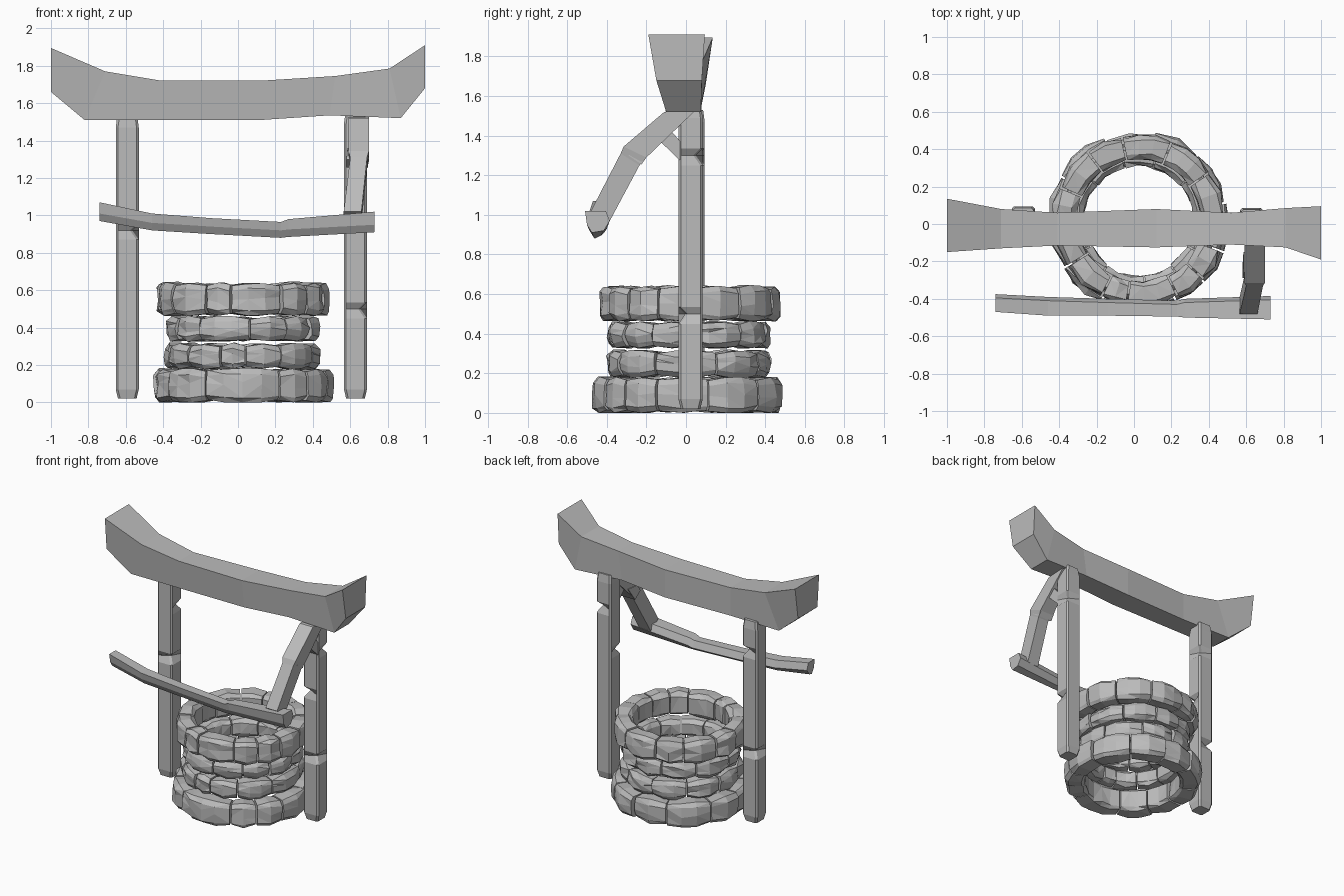
import bpy, bmesh, math, random
from mathutils import Vector

if "Cube" in bpy.data.objects:
    bpy.data.objects.remove(bpy.data.objects["Cube"])

random.seed(7)
grey = bpy.data.materials.new("plain grey")
grey.diffuse_color = (0.5, 0.5, 0.5, 1)
grey.use_nodes = True
grey.node_tree.nodes["Principled BSDF"].inputs["Base Color"].default_value = grey.diffuse_color


def finish(name, bm):
    """Turn a bmesh into a flat-shaded object."""
    bmesh.ops.recalc_face_normals(bm, faces=bm.faces)
    me = bpy.data.meshes.new(name)
    bm.to_mesh(me)
    bm.free()
    me.materials.append(grey)
    ob = bpy.data.objects.new(name, me)
    bpy.context.collection.objects.link(ob)
    return ob


def skin(bm, sections):
    """Join equal-sized point rings into a closed solid."""
    rings = [[bm.verts.new(p) for p in s] for s in sections]
    n = len(rings[0])
    for a, b in zip(rings, rings[1:]):
        for i in range(n):
            j = (i + 1) % n
            bm.faces.new((a[i], a[j], b[j], b[i]))
    bm.faces.new(rings[0][::-1])
    bm.faces.new(rings[-1])


def loft(name, sections):
    bm = bmesh.new()
    skin(bm, sections)
    return finish(name, bm)


# Ridge beam: top x, top z, bottom x, bottom z, top y range, bottom y range
ridge = [(-1.0, 1.895, -1.0, 1.66, -.15, .135, -.13, .10),
         (-.71, 1.77, -.82, 1.51, -.13, .08, -.10, .07),
         (-.41, 1.72, -.41, 1.51, -.115, .06, -.10, .06),
         (.12, 1.72, .12, 1.51, -.125, .08, -.10, .075),
         (.52, 1.745, .49, 1.535, -.11, .06, -.10, .06),
         (.81, 1.785, .87, 1.52, -.125, .085, -.10, .075),
         (1.0, 1.91, 1.0, 1.68, -.19, .095, -.15, .08)]
loft("ridge_beam", [[(xt, a, zt), (xt, b, zt), (xb, d, zb), (xb, c, zb)]
                    for xt, zt, xb, zb, a, b, c, d in ridge])


# Posts with trimmed corners and a few chipped notches
def post(name, cx, cy, chips, top):
    cuts = [(0.02, None, .012), (0.07, None, 0)]
    for z, corner in chips:
        cuts += [(z - .05, None, 0), (z, corner, 0), (z + .035, None, 0)]
    cuts += [(top - .06, None, 0), (top, None, .008)]
    rings = []
    for z, chip, inset in cuts:
        h, t, ring = .0615 - inset, .012, []
        for k, (sx, sy) in enumerate([(-1, -1), (1, -1), (1, 1), (-1, 1)]):
            pull = .035 if k == chip else 0
            px, py = (h - pull) * sx, (h - pull) * sy
            pair = [(px, py - t * sy), (px - t * sx, py)]
            if k % 2:
                pair.reverse()
            ring += [(cx + x, cy + y, z) for x, y in pair]
        rings.append(ring)
    return loft(name, rings)


post("left_post", -.592, .033, [(.55, 3), (.92, 1), (1.3, 2)], 1.53)
post("right_post", .628, .023, [(.5, 1), (.98, 0), (1.3, 2)], 1.55)

# Crossbar hung in front: x, y range, z range
bar = [(-.74, -.47, -.375, .97, 1.07), (-.46, -.49, -.39, .92, 1.01),
       (-.14, -.49, -.40, .90, .985), (.23, -.495, -.41, .88, .965),
       (.27, -.50, -.40, .885, .98), (.73, -.51, -.385, .91, 1.02)]
loft("crossbar", [[(x, a, d), (x, b - .02, d), (x, b, d - .05),
                   (x, b - .03, c + .01), (x, a + .035, c), (x, a + .01, c + .04)]
                  for x, a, b, c, d in bar])

# Bent arm: x range, outer (y, z), inner (y, z)
arm = [(.59, .70, -.11, 1.52, .05, 1.53), (.59, .70, -.315, 1.345, -.20, 1.29),
       (.60, .69, -.33, 1.31, -.235, 1.25), (.565, .66, -.48, 1.02, -.39, .96)]
loft("bent_arm", [[(a, y0, z0), (b, y0, z0), (b, y1, z1), (a, y1, z1)]
                  for a, b, y0, z0, y1, z1 in arm])

# Raised splice on the bent arm
loft("arm_splice", [[(a, y0, z0), (b, y0, z0), (b, y1, z1), (a, y1, z1)]
                    for a, b, y0, z0, y1, z1 in
                    [(.585, .69, -.26, 1.35, -.15, 1.36),
                     (.58, .695, -.29, 1.30, -.225, 1.255)]])

# Short strut between arm and post
loft("short_strut", [[(x, -.15, 1.39), (x, -.08, 1.43), (x, -.02, 1.36),
                      (x, -.02, 1.265)] for x in (.60, .685)])


# Stone courses: each stone is a jittered arc block
def course(name, cx, cy, z0, z1, r_out, r_in, cuts):
    bm = bmesh.new()
    zm = (z0 + z1) / 2
    for a, b in zip(cuts, cuts[1:] + [cuts[0] + 360]):
        gap = .7
        steps = max(2, round((b - a) / 13))
        push = random.uniform(-.012, .006)
        drop = random.uniform(-.008, 0)
        rings = []
        for i in range(steps + 1):
            t = math.radians(a + gap + (b - a - 2 * gap) * i / steps)
            end = .012 if i in (0, steps) else 0
            prof = [(r_out - .022, z0 + end), (r_out, z0 + .025 + end),
                    (r_out, zm), (r_out, z1 - .03 - end),
                    (r_out - .025, z1 - end), (r_in + .025, z1 - end),
                    (r_in, z1 - .03), (r_in, z0 + .025), (r_in + .02, z0 + end)]
            ring = []
            for k, (r, z) in enumerate(prof):
                r += push + random.uniform(-.009, .007)
                if k < 4:
                    r -= end
                z += random.uniform(-.02, .02) if k == 2 else random.uniform(-.004, .004)
                z += drop if z > zm else 0
                ring.append((cx + r * math.cos(t), cy + r * math.sin(t), max(z, 0)))
            rings.append(ring)
        skin(bm, rings)
    bmesh.ops.triangulate(bm, faces=[f for f in bm.faces if len(f.verts) == 4])
    bmesh.ops.dissolve_limit(bm, angle_limit=math.radians(4),
                             verts=bm.verts, edges=bm.edges)
    return finish(name, bm)


course("stone_course_bottom", .025, .015, 0, .185, .485, .34,
       [12, 48, 80, 112, 150, 180, 212, 245, 295, 317, 340])
course("stone_course_lower", .025, .017, .18, .318, .42, .30,
       [20, 60, 95, 130, 165, 195, 225, 253, 272, 300, 335])
course("stone_course_upper", .027, .02, .328, .462, .42, .30,
       [0, 40, 75, 105, 140, 178, 208, 235, 275, 305, 332])
course("stone_course_top", .03, .015, .465, .643, .465, .335,
       [5, 35, 68, 102, 127, 157, 180, 212, 243, 261, 297, 318, 340])
